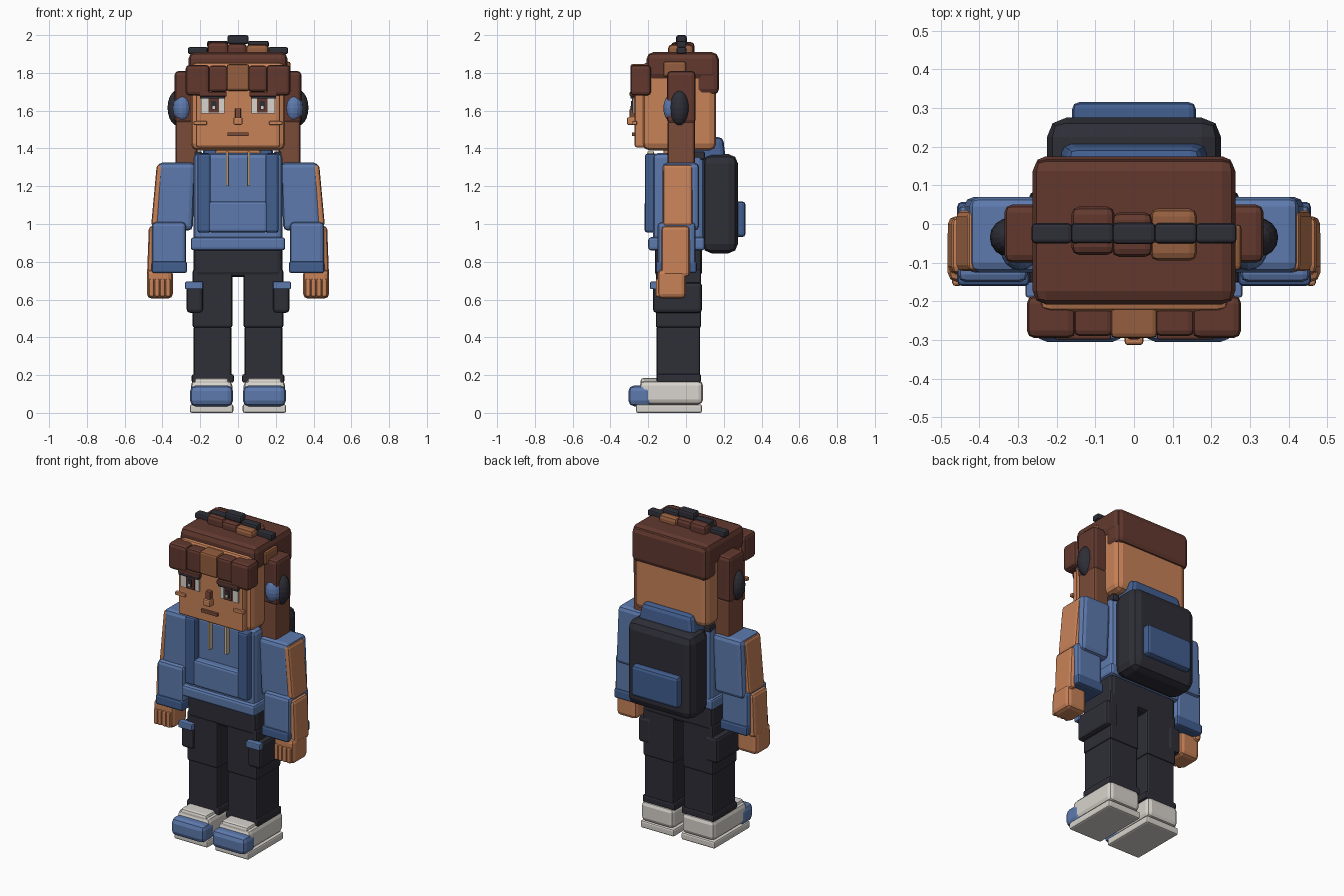
import bpy, bmesh, math
from mathutils import Matrix


def colour(name, r, g, b):
    m = bpy.data.materials.new(name)
    m.diffuse_color = [(c / 255 / 12.92 if c < 10 else ((c / 255 + 0.055) / 1.055) ** 2.4)
                       for c in (r, g, b)] + [1]
    return m


SKIN = colour("skin", 200, 130, 88)
HAIR = colour("dark_brown", 98, 57, 47)
LIGHT = colour("light_brown", 148, 94, 62)
MID = colour("middle_brown", 122, 75, 56)
BLUE = colour("blue", 93, 122, 174)
NAVY = colour("deep_blue", 66, 94, 143)
BLACK = colour("charcoal", 46, 46, 55)
WHITE = colour("off_white", 216, 212, 205)
CREAM = colour("cream", 212, 190, 155)


def finish(bm, name, mat):
    bmesh.ops.recalc_face_normals(bm, faces=bm.faces)
    me = bpy.data.meshes.new(name)
    bm.to_mesh(me)
    bm.free()
    me.materials.append(mat)
    ob = bpy.data.objects.new(name, me)
    bpy.context.collection.objects.link(ob)
    return ob


def box(name, mat, x, y, z, bevel=0.015, top=(1, 1), bottom=(1, 1), lean=0.0, segs=2):
    """Bevelled block from ranges; top/bottom scale those ends, lean shifts the top in x."""
    bm = bmesh.new()
    bmesh.ops.create_cube(bm, size=1)
    mid = [(a[0] + a[1]) / 2 for a in (x, y, z)]
    size = [abs(a[1] - a[0]) for a in (x, y, z)]
    for v in bm.verts:
        up = v.co.z > 0
        k = top if up else bottom
        v.co.x = v.co.x * size[0] * k[0] + mid[0] + (lean if up else 0)
        v.co.y = v.co.y * size[1] * k[1] + mid[1]
        v.co.z = v.co.z * size[2] + mid[2]
    bevel = min(bevel, min(size) * 0.45)
    if bevel > 0.002:
        bmesh.ops.bevel(bm, geom=bm.edges[:], offset=bevel, segments=segs,
                        profile=0.5, affect='EDGES', clamp_overlap=True)
    return finish(bm, name, mat)


def pair(name, mat, x, y, z, bevel=0.015, lean=0.0, **kw):
    """Same block on both sides of the body."""
    for s, side in ((-1, "right"), (1, "left")):
        box(f"{side}_{name}", mat, (s * x[0], s * x[1]), y, z, bevel, lean=s * lean, **kw)


def ellipsoid_pair(name, mat, centre, radii):
    for s, side in ((-1, "right"), (1, "left")):
        bm = bmesh.new()
        bmesh.ops.create_uvsphere(bm, u_segments=16, v_segments=10, radius=1)
        bm.transform(Matrix.Translation((s * centre[0], centre[1], centre[2]))
                     @ Matrix.Diagonal((*radii, 1)))
        finish(bm, f"{side}_{name}", mat)


# Shoes
pair("sole", WHITE, (0.025, 0.255), (-0.265, 0.085), (0.0, 0.045), 0.01)
pair("shoe", WHITE, (0.03, 0.25), (-0.245, 0.09), (0.045, 0.17), 0.025)
pair("shoe_tongue", WHITE, (0.05, 0.23), (-0.24, -0.08), (0.14, 0.185), 0.015)
pair("toe_cap", BLUE, (0.026, 0.254), (-0.305, -0.18), (0.035, 0.145), 0.03)

# Trousers
pair("trouser_cuff", BLACK, (0.022, 0.245), (-0.155, 0.08), (0.16, 0.205), 0.01)
pair("lower_leg", BLACK, (0.035, 0.235), (-0.155, 0.075), (0.17, 0.46), 0.012)
pair("upper_leg", BLACK, (0.03, 0.24), (-0.16, 0.08), (0.45, 0.76), 0.012)
box("hips", BLACK, (-0.235, 0.235), (-0.165, 0.085), (0.72, 0.88), 0.025)
pair("cargo_pocket", BLACK, (0.185, 0.272), (-0.175, 0.085), (0.53, 0.69), 0.018)
pair("pocket_tab", BLUE, (0.185, 0.28), (-0.19, -0.15), (0.655, 0.695), 0.006)

# Hooded top
box("torso", BLUE, (-0.235, 0.235), (-0.175, 0.095), (0.88, 1.375), 0.025)
box("hem", BLUE, (-0.25, 0.25), (-0.2, 0.1), (0.86, 0.93), 0.015)
pair("front_stripe", NAVY, (0.145, 0.215), (-0.217, -0.15), (0.955, 1.372), 0.012)
box("front_pocket", BLUE, (-0.155, 0.155), (-0.22, -0.16), (0.955, 1.12), 0.015)
pair("drawstring", CREAM, (0.051, 0.064), (-0.205, -0.17), (1.2, 1.385), 0.003)
box("hood", NAVY, (-0.2, 0.2), (0.03, 0.215), (1.3, 1.46), 0.025, top=(0.85, 0.8))

# Backpack
box("backpack", BLACK, (-0.225, 0.225), (0.085, 0.275), (0.845, 1.37), 0.05)
box("backpack_pocket", NAVY, (-0.16, 0.16), (0.25, 0.315), (0.93, 1.12), 0.018)
pair("backpack_strap", BLACK, (0.19, 0.235), (-0.1, 0.1), (1.34, 1.385), 0.01)

# Arms
pair("upper_sleeve", BLUE, (0.24, 0.44), (-0.125, 0.07), (0.965, 1.325), 0.025,
     lean=-0.015)
pair("upper_arm_side", SKIN, (0.42, 0.46), (-0.122, 0.035), (0.99, 1.315), 0.016,
     lean=-0.03)
pair("lower_sleeve", BLUE, (0.275, 0.455), (-0.15, 0.05), (0.77, 1.01), 0.02)
pair("sleeve_cuff", NAVY, (0.27, 0.457), (-0.16, 0.057), (0.74, 0.802), 0.012)
pair("forearm_side", SKIN, (0.435, 0.482), (-0.13, 0.02), (0.72, 0.99), 0.02, lean=-0.01)
pair("hand", SKIN, (0.345, 0.482), (-0.15, 0.0), (0.605, 0.76), 0.025)
for i in range(4):
    x = 0.357 + i * 0.029
    pair(f"finger_{i + 1}", SKIN, (x, x + 0.026), (-0.16, -0.13), (0.615, 0.71), 0.008)

# Head
box("neck", SKIN, (-0.12, 0.12), (-0.12, 0.09), (1.33, 1.42))
box("head", SKIN, (-0.25, 0.25), (-0.23, 0.16), (1.39, 1.86), 0.035)
box("face_plate", SKIN, (-0.222, 0.222), (-0.272, -0.2), (1.405, 1.72), 0.012)

# Face
for s, side in ((-1, "right"), (1, "left")):
    def f(a, b):
        return s * a, s * b
    box(f"{side}_eye_white", WHITE, f(0.072, 0.197), (-0.28, -0.271), (1.585, 1.67), 0)
    box(f"{side}_iris", HAIR, f(0.1, 0.157), (-0.287, -0.279), (1.59, 1.668), 0)
    box(f"{side}_pupil", BLACK, f(0.115, 0.142), (-0.292, -0.286), (1.605, 1.65), 0)
    box(f"{side}_eye_glint", WHITE, f(0.122, 0.135), (-0.297, -0.291), (1.61, 1.624), 0)
    box(f"{side}_eyelash", BLACK, f(0.068, 0.202), (-0.295, -0.27), (1.664, 1.676), 0)
    box(f"{side}_eyebrow", HAIR, f(0.06, 0.205), (-0.298, -0.26), (1.676, 1.7), 0.004)
    box(f"{side}_cheek_mark", SKIN, f(0.165, 0.235), (-0.284, -0.26), (1.525, 1.545), 0.004)
box("nose_bridge", MID, (-0.016, 0.016), (-0.298, -0.26), (1.555, 1.612), 0.005)
box("nose", SKIN, (-0.024, 0.024), (-0.313, -0.26), (1.525, 1.565), 0.008)
box("mouth", MID, (-0.056, 0.056), (-0.286, -0.265), (1.465, 1.485), 0.004)

# Hair
box("hair_cap", HAIR, (-0.262, 0.262), (-0.208, 0.172), (1.76, 1.91), 0.035)
box("back_hair", HAIR, (-0.258, 0.258), (0.055, 0.175), (1.685, 1.9), 0.03)
pair("outer_fringe", HAIR, (0.15, 0.277), (-0.295, -0.185), (1.68, 1.842), 0.02)
pair("inner_fringe", HAIR, (0.055, 0.155), (-0.29, -0.19), (1.7, 1.838), 0.015)
box("fringe_highlight", LIGHT, (-0.06, 0.06), (-0.295, -0.18), (1.705, 1.846), 0.012)
pair("side_hair", HAIR, (0.235, 0.335), (-0.1, 0.05), (1.53, 1.81), 0.02)
pair("side_lock", MID, (0.215, 0.33), (-0.098, 0.048), (1.3, 1.55), 0.015)
box("side_highlight", LIGHT, (0.24, 0.278), (-0.12, 0.0), (1.78, 1.86), 0.012)
box("right_top_tuft", HAIR, (-0.162, -0.05), (-0.08, 0.045), (1.89, 1.963), 0.02)
box("middle_top_tuft", HAIR, (-0.058, 0.048), (-0.085, 0.03), (1.89, 1.955), 0.02)
box("left_top_tuft", LIGHT, (0.042, 0.163), (-0.095, 0.04), (1.89, 1.95), 0.02)

# Headphones
box("headband_middle", BLACK, (-0.056, 0.056), (-0.052, 0.004), (1.952, 2.0), 0.012)
pair("headband_shoulder", BLACK, (0.053, 0.163), (-0.05, 0.002), (1.932, 1.97), 0.01)
pair("headband_end", BLACK, (0.16, 0.265), (-0.05, 0.002), (1.9, 1.937), 0.01)
ellipsoid_pair("ear_cup", BLACK, (0.318, -0.035, 1.615), (0.055, 0.052, 0.095))
ellipsoid_pair("ear_pad", BLUE, (0.295, -0.065, 1.613), (0.05, 0.055, 0.08))
